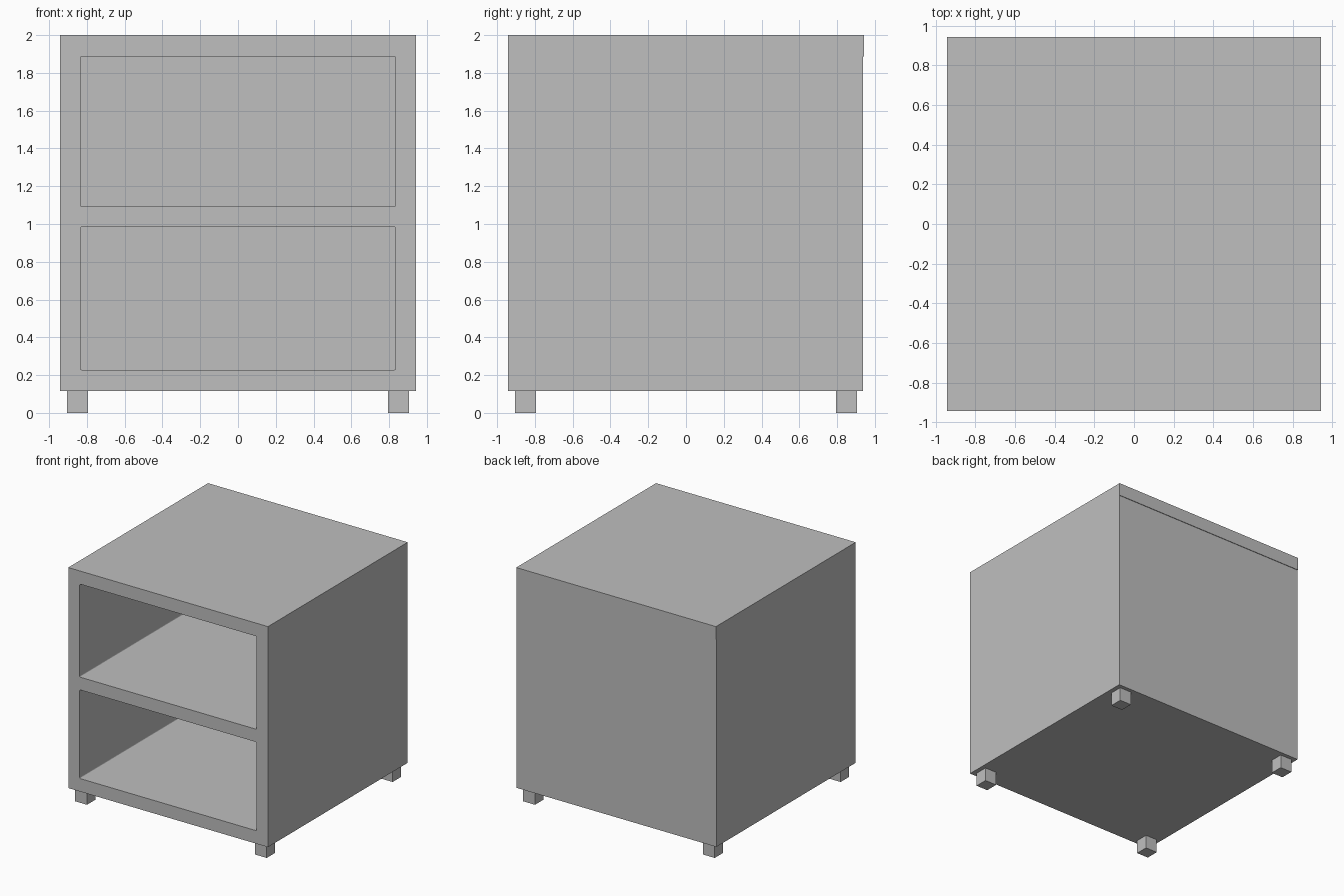
import bpy
import bmesh
from mathutils import Vector

default = bpy.data.objects.get("Cube")
if default:
    bpy.data.objects.remove(default, do_unlink=True)

grey = bpy.data.materials.new("light grey")
grey.use_nodes = True
colour = (0.52, 0.52, 0.52, 1)
grey.diffuse_color = colour
grey.node_tree.nodes["Principled BSDF"].inputs["Base Color"].default_value = colour

HALF = 0.943      # half width and depth of the cabinet
BOARD = 0.11      # board thickness
BASE = 0.117      # underside of the cabinet
BACK = 0.938      # back of the body, just inside the top board


def box(name, low, high, round_edges=0):
    """Box between two corners; round_edges rounds the edges running along y."""
    low, high = Vector(low), Vector(high)
    bm = bmesh.new()
    bmesh.ops.create_cube(bm, size=1)
    for v in bm.verts:
        v.co = (low + high) / 2 + v.co * (high - low)
    if round_edges:
        along = [e for e in bm.edges
                 if abs(e.verts[0].co.y - e.verts[1].co.y) > 0.1]
        bmesh.ops.bevel(bm, geom=along, offset=round_edges, segments=3,
                        profile=0.5, affect='EDGES')
    mesh = bpy.data.meshes.new(name)
    bm.to_mesh(mesh)
    bm.free()
    mesh.materials.append(grey)
    obj = bpy.data.objects.new(name, mesh)
    bpy.context.collection.objects.link(obj)
    return obj


# Body with its two open compartments
body = box("cabinet_body", (-HALF, -HALF, BASE), (HALF, BACK, 2))
inner = HALF - BOARD + 0.002
for name, bottom, top in (("lower", 0.228, 0.985), ("upper", 1.094, 1.888)):
    cutter = box(name + "_compartment_cutter", (-inner, -HALF - 0.2, bottom),
                 (inner, HALF - BOARD, top), 0.008)
    cutter.hide_render = True
    cut = body.modifiers.new(name + "_compartment", 'BOOLEAN')
    cut.operation = 'DIFFERENCE'
    cut.solver = 'EXACT'
    cut.object = cutter
    bpy.context.view_layer.objects.active = body
    bpy.ops.object.modifier_apply(modifier=cut.name)
    bpy.data.objects.remove(cutter, do_unlink=True)

# Slight overhang of the top board at the back
box("top_board_back_lip", (-HALF, BACK, 1.888), (HALF, HALF, 2))

# Four square feet
for side, sx in (("right", -1), ("left", 1)):
    for end, sy in (("front", -1), ("back", 1)):
        x, y = sx * 0.849, sy * 0.849
        r = 0.056
        box(f"{end}_{side}_foot", (x - r, y - r, 0), (x + r, y + r, BASE))
